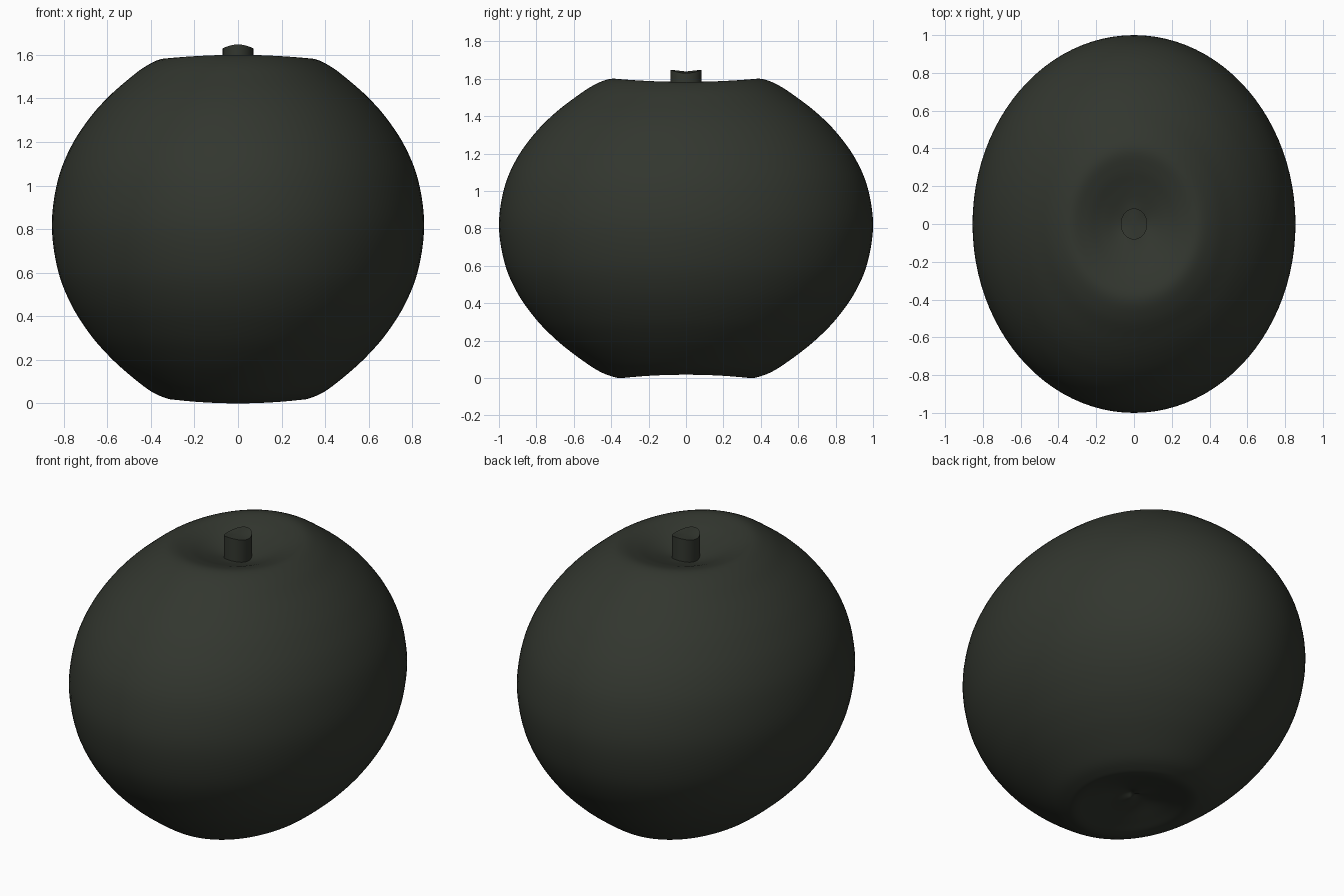
import bpy, bmesh, math
from mathutils import Vector

if "Cube" in bpy.data.objects:
    bpy.data.objects.remove(bpy.data.objects["Cube"])

RX, MID, SADDLE, SEG = 0.855, 0.82, 0.022, 96

mat = bpy.data.materials.new("dark_green")
mat.diffuse_color = (0.032, 0.037, 0.028, 1)
mat.use_nodes = True
mat.node_tree.nodes["Principled BSDF"].inputs["Base Color"].default_value = mat.diffuse_color


def smooth_profile(pts, n=5):
    # Catmull-Rom curve through the profile points
    p = [Vector(q) for q in pts]
    p = [Vector((-p[1].x, p[1].y))] + p + [Vector((-p[-2].x, p[-2].y))]
    out = []
    for a, b, c, d in zip(p, p[1:], p[2:], p[3:]):
        for k in range(n):
            t = k / n
            out.append(0.5 * (2 * b + (c - a) * t + (2 * a - 5 * b + 4 * c - d) * t * t
                              + (3 * b - a - 3 * c + d) * t ** 3))
    return out + [p[-2]]


def oval_lathe(name, profile, angle):
    # oval revolve whose height is slightly less towards the x sides
    bm = bmesh.new()
    rings = []
    for r, z in profile:
        if r < 1e-5:
            rings.append([bm.verts.new((0, 0, MID + (z - MID) * (1 - SADDLE / 2)))])
            continue
        ring = []
        for i in range(SEG):
            a = 2 * math.pi * i / SEG
            s = 1 - SADDLE * math.cos(a) ** 2
            ring.append(bm.verts.new((RX * r * math.cos(a), r * math.sin(a), MID + (z - MID) * s)))
        rings.append(ring)
    for u, v in zip(rings, rings[1:]):
        for i in range(SEG):
            j = (i + 1) % SEG
            if len(u) == 1:
                bm.faces.new((u[0], v[i], v[j]))
            elif len(v) == 1:
                bm.faces.new((u[i], v[0], u[j]))
            else:
                bm.faces.new((u[i], v[i], v[j], u[j]))
    bmesh.ops.recalc_face_normals(bm, faces=bm.faces)
    me = bpy.data.meshes.new(name)
    bm.to_mesh(me)
    bm.free()
    ob = bpy.data.objects.new(name, me)
    bpy.context.collection.objects.link(ob)
    me.materials.append(mat)
    bpy.ops.object.select_all(action='DESELECT')
    bpy.context.view_layer.objects.active = ob
    ob.select_set(True)
    bpy.ops.object.shade_smooth_by_angle(angle=math.radians(angle))
    return ob


# fruit body with dimples above and below
body = [(0, 1.51), (.1, 1.518), (.2, 1.548), (.3, 1.583), (.4, 1.6), (.5, 1.562), (.6, 1.495),
        (.7, 1.417), (.8, 1.318), (.9, 1.182), (.97, 1.022), (1, .82), (.97, .615), (.9, .452),
        (.8, .312), (.7, .21), (.6, .128), (.48, .045), (.4, .01), (.34, 0), (.25, .02), (.12, .05), (0, .06)]
oval_lathe("fruit_body", smooth_profile(body), 60)

# short stem
oval_lathe("stem", [(0, 1.648), (.082, 1.648), (.082, 1.49), (0, 1.49)], 40)
